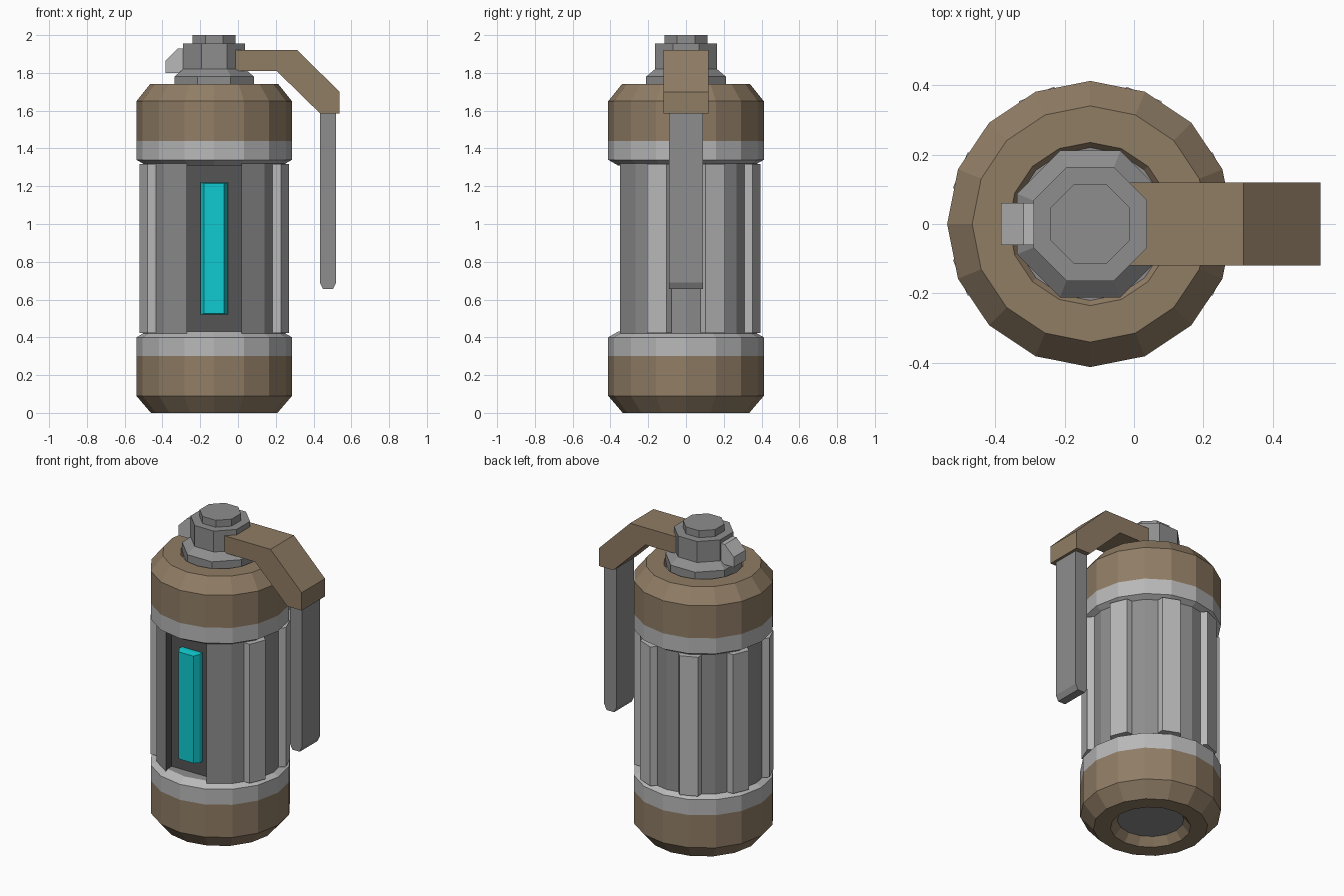
import bpy, bmesh, math

if "Cube" in bpy.data.objects:
    bpy.data.objects.remove(bpy.data.objects["Cube"])

CX = -0.126  # axis of the canister


def mat(name, r, g, b):
    m = bpy.data.materials.new(name)
    m.diffuse_color = (r, g, b, 1)
    m.use_nodes = True
    m.node_tree.nodes["Principled BSDF"].inputs["Base Color"].default_value = m.diffuse_color
    return m


BROWN = mat("tan_brown", 0.28, 0.205, 0.13)
GREY = mat("mid_grey", 0.27, 0.27, 0.27)
LIGHT = mat("light_grey", 0.48, 0.48, 0.48)
DARK = mat("dark_grey", 0.09, 0.09, 0.09)
CYAN = mat("cyan_glow", 0.005, 0.6, 0.63)


def finish(name, bm, mats):
    bmesh.ops.recalc_face_normals(bm, faces=bm.faces)
    me = bpy.data.meshes.new(name)
    bm.to_mesh(me)
    bm.free()
    for m in mats:
        me.materials.append(m)
    ob = bpy.data.objects.new(name, me)
    bpy.context.collection.objects.link(ob)
    return ob


def loft(name, rings, mats, segment_mats=None):
    """Skin equal-length rings of 3D points and cap both ends."""
    bm = bmesh.new()
    vs = [[bm.verts.new(p) for p in ring] for ring in rings]
    n = len(rings[0])
    for k in range(len(vs) - 1):
        for i in range(n):
            j = (i + 1) % n
            f = bm.faces.new((vs[k][i], vs[k][j], vs[k + 1][j], vs[k + 1][i]))
            f.material_index = segment_mats[k] if segment_mats else 0
    first, last = bm.faces.new(vs[0][::-1]), bm.faces.new(vs[-1])
    if segment_mats:
        first.material_index = last.material_index = 1
    return finish(name, bm, mats)


def circle(r, z, n, phase=0.0):
    return [(CX + r * math.cos(phase + 2 * math.pi * i / n),
             r * math.sin(phase + 2 * math.pi * i / n), z) for i in range(n)]


def plate(name, profile, half_y, m):
    """Extrude an x-z profile symmetrically along y."""
    return loft(name, [[(x, y, z) for x, z in profile] for y in (-half_y, half_y)], [m])


# end caps: brown shells with light grey bands, grey recess floors
bottom = [(.195, .05), (.235, 0), (.335, 0), (.412, .09), (.412, .30), (.412, .40), (.36, .43)]
loft("bottom_cap", [circle(r, z, 16) for r, z in bottom], [BROWN, GREY, LIGHT], [0, 0, 0, 0, 2, 2])
top = [(.36, 1.31), (.412, 1.34), (.412, 1.44), (.412, 1.65), (.34, 1.74), (.235, 1.74), (.22, 1.72)]
loft("top_cap", [circle(r, z, 16) for r, z in top], [BROWN, GREY, LIGHT], [2, 2, 0, 0, 0, 0])

# body core with a recessed window bay in the front
core = circle(.377, 0, 16)
core[12:13] = [(CX - .145, -.288, 0), (CX + .145, -.288, 0)]
body = loft("body_core", [[(x, y, z) for x, y, _ in core] for z in (.42, 1.325)], [GREY, DARK])
for f in body.data.polygons:
    c = f.center
    if abs(c.x - CX) < .146 and c.y < -.25 and abs(f.normal.z) < .5:
        f.material_index = 1

# raised ribs all round except across the window
section = [(.35, -.07), (.37, -.068), (.405, -.055), (.405, .055), (.37, .068), (.35, .07)]
for k in range(8):
    if k in (5, 6):
        continue
    a = math.radians(22.5 + 45 * k)
    ring = [(CX + r * math.cos(a) - t * math.sin(a), r * math.sin(a) + t * math.cos(a))
            for r, t in section]
    loft(f"rib_{k}", [[(x, y, z) for x, y in ring] for z in (.422, 1.318)], [LIGHT])


# glowing window bar with bevelled edges
def bar_ring(hx, y, z0, z1):
    return [(CX - hx, y, z0), (CX + hx, y, z0), (CX + hx, y, z1), (CX - hx, y, z1)]


loft("window_bar", [bar_ring(.073, -.28, .52, 1.22), bar_ring(.073, -.315, .52, 1.22),
                    bar_ring(.053, -.348, .525, 1.215)], [CYAN])

# octagonal neck and top button, flats facing the axes
neck = [(.211, 1.70), (.211, 1.78), (.164, 1.82), (.164, 1.955), (.114, 1.955), (.114, 2.0)]
c8 = math.cos(math.pi / 8)
loft("neck", [circle(a / c8, z, 8, math.pi / 8) for a, z in neck], [GREY])

# lever, hanging grip and side clip
plate("lever_arm", [(-.012, 1.92), (.315, 1.92), (.537, 1.70), (.537, 1.585),
                    (.435, 1.585), (.205, 1.81), (-.012, 1.81)], .119, BROWN)
plate("lever_grip", [(.433, 1.60), (.52, 1.60), (.52, .69), (.503, .655),
                     (.45, .655), (.433, .69)], .09, GREY)
plate("side_clip", [(-.27, 1.93), (-.318, 1.93), (-.383, 1.865), (-.383, 1.80), (-.27, 1.80)],
      .06, LIGHT)
